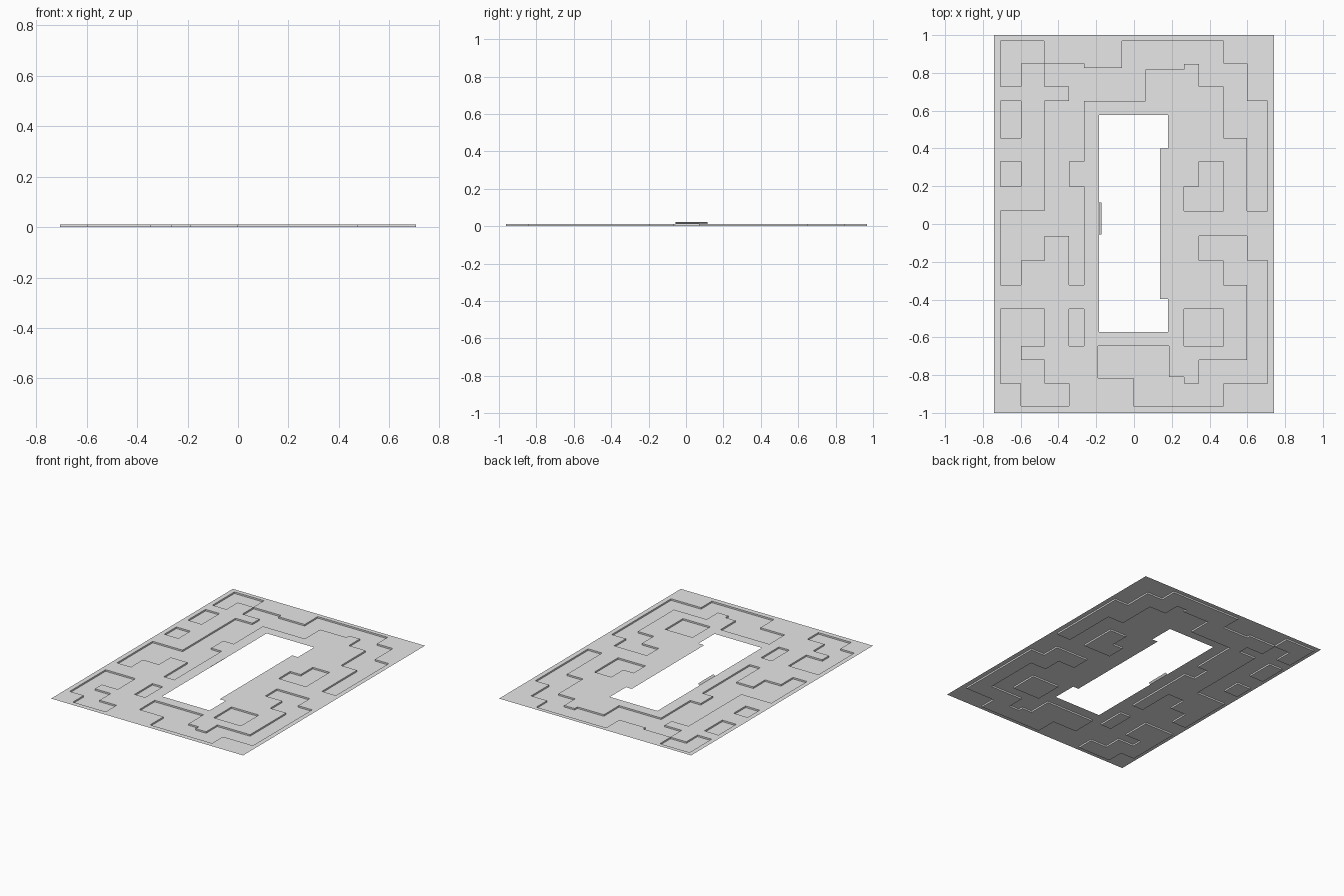
import bpy, bmesh

cube = bpy.data.objects.get("Cube")
if cube:
    bpy.data.objects.remove(cube)

DEPTH = 0.011      # how far the channels sink below the sheet
SHIFT = 0.003      # the row pattern sits slightly off centre

# Column positions, mirrored about x = 0, from outermost to innermost
A, B, C, D, E = 0.706, 0.598, 0.475, 0.345, 0.264
# Row positions, mirrored about the shifted centre line
S, T, U, V, W, X, Y, Z = 0.966, 0.847, 0.724, 0.648, 0.452, 0.327, 0.195, 0.066

grey = bpy.data.materials.new("light grey")
grey.diffuse_color = (0.8, 0.8, 0.8, 1)
grey.use_nodes = True
bsdf = grey.node_tree.nodes["Principled BSDF"]
bsdf.inputs["Base Color"].default_value = (0.8, 0.8, 0.8, 1)
bsdf.inputs["Roughness"].default_value = 0.8


def outline(steps):
    """Right-angled outline from alternating x and y steps."""
    n = len(steps)
    pts = []
    for i in range(0, n, 2):
        x, y, next_x = steps[i], steps[i + 1] + SHIFT, steps[(i + 2) % n]
        pts += [(x, y), (next_x, y)]
    return pts


def finish(name, bm):
    mesh = bpy.data.meshes.new(name)
    bm.to_mesh(mesh)
    bm.free()
    mesh.materials.append(grey)
    obj = bpy.data.objects.new(name, mesh)
    bpy.context.collection.objects.link(obj)
    return obj


def face_up(bm):
    bm.normal_update()
    for f in bm.faces:
        if f.normal.z < 0:
            f.normal_flip()


# Sunken channels and pits
channels = {
    "long_channel": [-C, T, -E, 0.822, -0.064, S, C, T, B, V, A, Z, B, W, C, U,
                     D, T - 0.002, E, 0.815, 0.06, V, -E, X, -D, Y, -E, -X,
                     -D, -Z, -C, -Y, -B, -X, -A, Z, -C, V, -D, U],
    "right_channel": [D, -Z, B, -Y, A, -T, C, -S, -0.003, -0.817, -0.19, -V,
                      0.186, -0.813, E, -T, D, -U, B, -X, C, -Y],
    "left_front_channel": [-A, -W, -C, -V, -B, -U, -C, -T, -D, -S, -B, -T],
    "left_back_pit": [-A, S, -C - 0.002, T + 0.001, -B, U],
    "right_middle_pit": [E, Y, D, X, C, Z],
    "right_front_pit": [E, -W, C, -V],
    "lane_front_pit": [-D, -W, -E, -V],
    "left_upper_pit": [-A, V, -B, W],
    "left_lower_pit": [-A, X, -B, Y],
}
outlines = {name: outline(steps) for name, steps in channels.items()}

for name, pts in outlines.items():
    bm = bmesh.new()
    floor = bm.faces.new([bm.verts.new((x, y, 0)) for x, y in pts])
    floor.normal_update()
    if floor.normal.z < 0:
        floor.normal_flip()
    # walls rise from the floor rim, with normals facing into the channel
    rim = [(l.vert, l.link_loop_next.vert) for l in floor.loops]
    top = {v: bm.verts.new((v.co.x, v.co.y, DEPTH)) for v, _ in rim}
    for a, b in rim:
        bm.faces.new((b, a, top[a], top[b]))
    finish(name, bm)

# Flat sheet with a central opening and cut-outs over every channel
border = [(-0.74, -1), (0.74, -1), (0.74, 1), (-0.74, 1)]
opening = outline([-0.184, 0.575, 0.181, 0.398, 0.137, -0.4, 0.181, -0.575])
bm = bmesh.new()
for pts in [border, opening, *outlines.values()]:
    verts = [bm.verts.new((x, y, DEPTH)) for x, y in pts]
    for a, b in zip(verts, verts[1:] + verts[:1]):
        bm.edges.new((a, b))
bmesh.ops.triangle_fill(bm, use_beauty=True, edges=bm.edges[:], normal=(0, 0, 1))
face_up(bm)
finish("sheet", bm)

# Small flap leaning over the opening
bm = bmesh.new()
low, high = (-0.184, DEPTH), (-0.173, 2 * DEPTH)
corners = [(low, -0.056), (high, -0.056), (high, 0.114), (low, 0.114)]
bm.faces.new([bm.verts.new((x, y, z)) for (x, z), y in corners])
face_up(bm)
finish("flap", bm)
